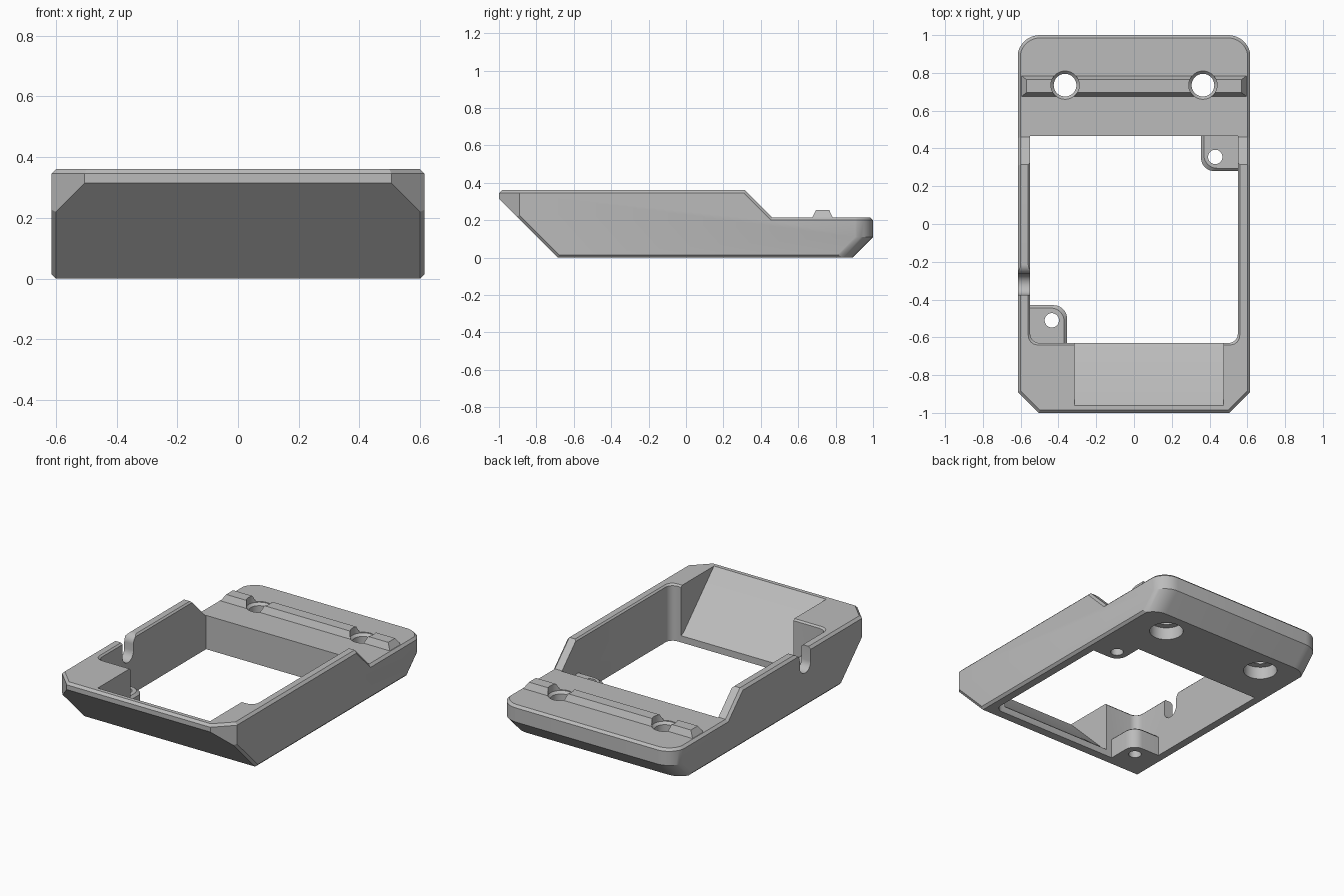
import bpy, bmesh, math
from mathutils import Vector

cube = bpy.data.objects.get("Cube")
if cube:
    bpy.data.objects.remove(cube, do_unlink=True)

gray = bpy.data.materials.new("plain_gray")
gray.use_nodes = True
gray.diffuse_color = (0.5, 0.5, 0.5, 1)
gray.node_tree.nodes["Principled BSDF"].inputs["Base Color"].default_value = (0.5, 0.5, 0.5, 1)


def loft(name, rings):
    """Closed solid through rings that have equal point counts."""
    bm = bmesh.new()
    loops = [[bm.verts.new(p) for p in ring] for ring in rings]
    n = len(loops[0])
    for a, b in zip(loops, loops[1:]):
        for i in range(n):
            j = (i + 1) % n
            bm.faces.new((a[i], a[j], b[j], b[i]))
    bm.faces.new(loops[0])
    bm.faces.new(loops[-1])
    bmesh.ops.recalc_face_normals(bm, faces=bm.faces[:])
    mesh = bpy.data.meshes.new(name)
    bm.to_mesh(mesh)
    bm.free()
    obj = bpy.data.objects.new(name, mesh)
    bpy.context.collection.objects.link(obj)
    return obj


def combine(body, tool, operation):
    """Apply a boolean and throw the tool away."""
    mod = body.modifiers.new("combine", 'BOOLEAN')
    mod.operation, mod.object, mod.solver = operation, tool, 'EXACT'
    bpy.context.view_layer.update()
    graph = bpy.context.evaluated_depsgraph_get()
    mesh = bpy.data.meshes.new_from_object(body.evaluated_get(graph))
    body.modifiers.clear()
    body.data = mesh
    bpy.data.objects.remove(tool, do_unlink=True)


def arc(cx, cy, r, start, end, steps=10):
    angles = [math.radians(start + (end - start) * i / steps) for i in range(steps + 1)]
    return [(cx + r * math.cos(a), cy + r * math.sin(a)) for a in angles]


def at_z(points, z):
    return [(x, y, z) for x, y in points]


def at_x(points, x):
    return [(x, y, z) for y, z in points]


def inset(points, d):
    """Move a counter-clockwise outline inwards by d."""
    pts = [Vector(p) for p in points]
    result = []
    for i, p in enumerate(pts):
        before = (p - pts[i - 1]).normalized()
        after = (pts[(i + 1) % len(pts)] - p).normalized()
        n1, n2 = Vector((-before.y, before.x)), Vector((-after.y, after.x))
        result.append(tuple(p + (n1 + n2) * d / (1 + n1.dot(n2))))
    return result


def shaft(x, y, steps):
    """Round cutter from (height, radius) steps."""
    return loft("hole", [at_z(arc(x, y, r, 0, 352.5, 47), z) for z, r in steps])


# Side profile swept across the width, with chamfered sides
profile = [(-.685, 0), (1.1, 0), (1.1, .215), (.46, .215), (.315, .36),
           (-.985, .36), (-1, .345), (-1, .315)]
small = inset(profile, .015)
frame = loft("housing_frame", [at_x(small, -.615), at_x(profile, -.6),
                               at_x(profile, .6), at_x(small, .615)])


# Plan outline: clipped front corners, round rear corners, sloping rear underside
def outline(z, rear, r, front):
    c = 1.505 - front
    half = [(c - 1.05, -1.05), (.65, .65 - c), (.65, rear - .14)]
    half += arc(.498, rear - .12, r, 0, 90)
    return at_z(half + [(-x, y) for x, y in reversed(half)], z)


combine(frame, loft("outline", [
    outline(-.05, .84, .12, 0), outline(.11, 1, .12, 0), outline(.2, 1, .12, 0),
    outline(.25, 1, .07, 0), outline(.345, 1, .07, 0), outline(.4, 1, .07, .078)]), 'INTERSECT')


# Open middle with rounded front corners and a chamfered upper rim
def opening(z, d):
    half = arc(.5 + d, -.58 - d, .05, -90, 0, 6) + [(.55 + d, .465)]
    return at_z(half + [(-x, y) for x, y in reversed(half)], z)


combine(frame, loft("opening", [opening(-.1, 0), opening(.35, 0), opening(.4, .05)]), 'DIFFERENCE')

# Sloping recess behind the front wall
recess = [(-1.01, .41), (-.655, .055), (-.625, .04), (-.5, .04), (-.5, .41)]
combine(frame, loft("recess", [at_x(recess, -.315), at_x(recess, .475)]), 'DIFFERENCE')

# Cable notch in one side wall
notch = [(-.375, .42)] + arc(-.32, .27, .055, 180, 360) + arc(-.215, .31, .05, 180, 90)
notch.append((-.215, .42))
combine(frame, loft("notch", [at_x(notch, -.7), at_x(notch, -.5)]), 'DIFFERENCE')


# Two corner mounting tabs with screw holes
def add_tab(sign, wall_y, edge_y, hole):
    def ring(z, d):
        x, y, r = .355 + d, edge_y + d, .07
        pts = arc(x + r, y + r, r, 180, 270) + [(.575, y), (.575, wall_y), (x, wall_y)]
        return at_z([(sign * px, sign * py) for px, py in pts], z)
    combine(frame, loft("tab", [ring(0, 0), ring(.125, 0), ring(.14, .015)]), 'UNION')
    combine(frame, shaft(sign * hole[0], sign * hole[1], [(-.05, .038), (.2, .038)]), 'DIFFERENCE')


add_tab(1, .49, .28, (.43, .355))
add_tab(-1, .65, .43, (.435, .51))


# Raised locating rib across the rear deck
def rib(z, x, y0, y1):
    return at_z([(-x, y0), (x, y0), (x, y1), (-x, y1)], z)


combine(frame, loft("rib", [rib(.2, .605, .668, .792), rib(.255, .57, .695, .765)]), 'UNION')

# Rear bolt holes: wide pocket below, flared mouth above
for side in (-1, 1):
    steps = [(-.05, .1), (.08, .1), (.081, .06), (.195, .06), (.21, .075), (.3, .075)]
    combine(frame, shaft(side * .365, .735, steps), 'DIFFERENCE')

frame.data.materials.clear()
frame.data.materials.append(gray)
for poly in frame.data.polygons:
    poly.material_index = 0
bpy.ops.object.select_all(action='DESELECT')
frame.select_set(True)
bpy.context.view_layer.objects.active = frame
bpy.ops.object.shade_smooth_by_angle(angle=math.radians(25))
